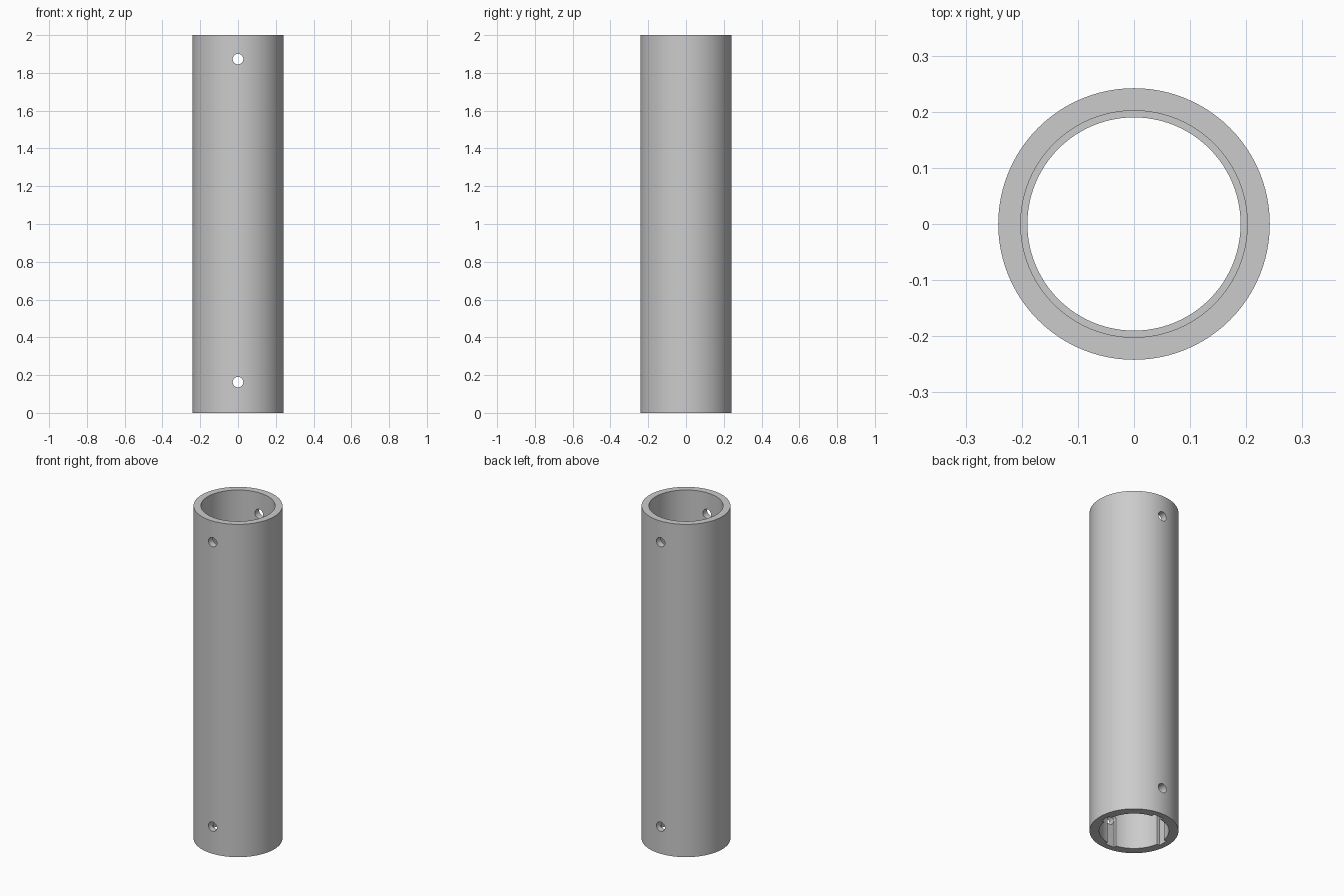
import bpy
import bmesh
from math import pi, sin, cos, radians
from mathutils import Matrix, Vector

cube = bpy.data.objects.get("Cube")
if cube:
    bpy.data.objects.remove(cube, do_unlink=True)

OUTER, SOCKET, BORE = 0.242, 0.202, 0.19
LEDGE_Z = 0.32
HOLE_R = 0.028
LOW_HOLE, HIGH_HOLE = 0.163, 1.873
SEGMENTS = 96

grey = bpy.data.materials.new("plain grey")
grey.use_nodes = True
grey.diffuse_color = (0.6, 0.6, 0.6, 1)
grey.node_tree.nodes["Principled BSDF"].inputs["Base Color"].default_value = (0.6, 0.6, 0.6, 1)


def make_object(name, bm):
    bmesh.ops.recalc_face_normals(bm, faces=bm.faces)
    mesh = bpy.data.meshes.new(name)
    bm.to_mesh(mesh)
    bm.free()
    obj = bpy.data.objects.new(name, mesh)
    bpy.context.collection.objects.link(obj)
    obj.data.materials.append(grey)
    return obj


def revolve(name, profile):
    """Turn a closed (radius, height) profile around z."""
    bm = bmesh.new()
    rings = []
    for i in range(SEGMENTS):
        a = 2 * pi * i / SEGMENTS
        rings.append([bm.verts.new((r * cos(a), r * sin(a), z)) for r, z in profile])
    n = len(profile)
    for i in range(SEGMENTS):
        a, b = rings[i], rings[(i + 1) % SEGMENTS]
        for j in range(n):
            k = (j + 1) % n
            bm.faces.new((a[j], b[j], b[k], a[k]))
    return make_object(name, bm)


def prism(name, outline, start, end, angle):
    """Extrude an (x, z) outline along y, then turn it around z."""
    bm = bmesh.new()
    face = bm.faces.new([bm.verts.new((x, start, z)) for x, z in outline])
    ext = bmesh.ops.extrude_face_region(bm, geom=[face])
    moved = [v for v in ext["geom"] if isinstance(v, bmesh.types.BMVert)]
    bmesh.ops.translate(bm, verts=moved, vec=Vector((0, end - start, 0)))
    bmesh.ops.rotate(bm, verts=bm.verts, cent=(0, 0, 0), matrix=Matrix.Rotation(angle, 3, "Z"))
    return make_object(name, bm)


def arc(radius, z, sweep, steps):
    return [(radius * cos(sweep * i / steps), z + radius * sin(sweep * i / steps))
            for i in range(steps + 1)]


def cut(target, cutter):
    cutter.hide_render = True
    mod = target.modifiers.new("cut", "BOOLEAN")
    mod.operation = "DIFFERENCE"
    mod.solver = "EXACT"
    mod.object = cutter
    bpy.context.view_layer.objects.active = target
    bpy.ops.object.modifier_apply(modifier=mod.name)
    bpy.data.objects.remove(cutter, do_unlink=True)


# Tube with a wide upper socket and a narrower lower collar
tube = revolve("tube", [(OUTER, 0), (OUTER, 2), (SOCKET, 2), (SOCKET, LEDGE_Z),
                        (BORE, LEDGE_Z), (BORE, 0)])

# Four round-topped key slots inside the lower collar
slot_half = 0.03
slot = arc(slot_half, LOW_HOLE, pi, 12) + [(-slot_half, -0.1), (slot_half, -0.1)]
for quarter in range(4):
    cut(tube, prism("slot_cutter", slot, 0.12, 0.207, quarter * pi / 2))

# Pin holes running front to back near both ends
for z in (LOW_HOLE, HIGH_HOLE):
    cut(tube, prism("hole_cutter", arc(HOLE_R, z, 2 * pi, 32)[:-1], -0.4, 0.4, 0))

bpy.ops.object.select_all(action="DESELECT")
tube.select_set(True)
bpy.context.view_layer.objects.active = tube
bpy.ops.object.shade_smooth_by_angle(angle=radians(30))
